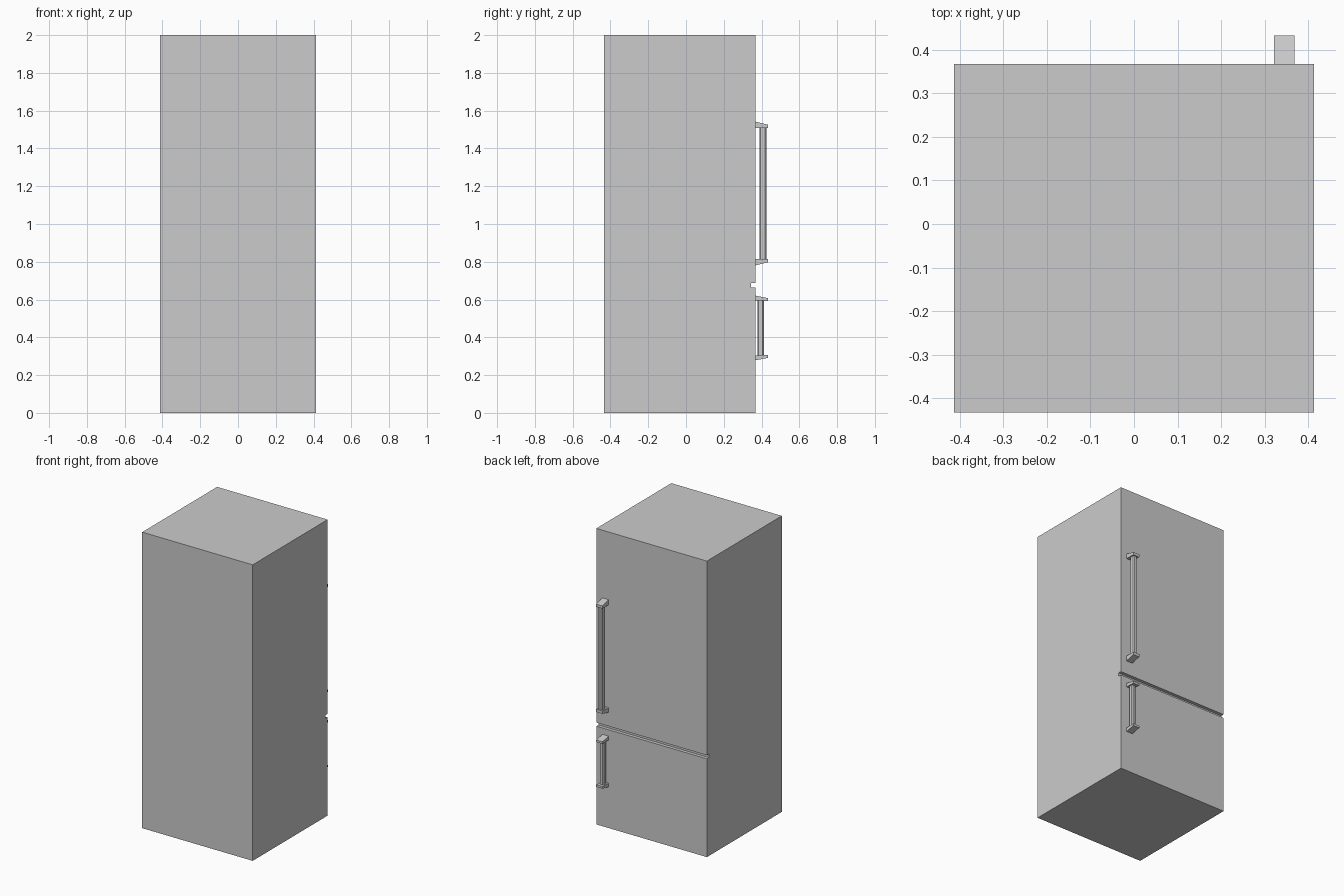
import bpy, bmesh

if "Cube" in bpy.data.objects:
    bpy.data.objects.remove(bpy.data.objects["Cube"])


def prism_x(name, profile, x0, x1):
    """Extrude a (y, z) profile along x."""
    bm = bmesh.new()
    face = bm.faces.new([bm.verts.new((x0, y, z)) for y, z in profile])
    ext = bmesh.ops.extrude_face_region(bm, geom=[face])
    moved = [v for v in ext["geom"] if isinstance(v, bmesh.types.BMVert)]
    bmesh.ops.translate(bm, verts=moved, vec=(x1 - x0, 0, 0))
    bmesh.ops.recalc_face_normals(bm, faces=bm.faces[:])
    mesh = bpy.data.meshes.new(name)
    bm.to_mesh(mesh)
    bm.free()
    obj = bpy.data.objects.new(name, mesh)
    bpy.context.collection.objects.link(obj)
    return obj


def bar(name, x, y, z0, z1, width, depth, chamfer):
    """Upright grip with chamfered long edges."""
    a, b, c = width / 2, depth / 2, chamfer
    outline = [(a, c - b), (a, b - c), (a - c, b), (c - a, b),
               (-a, b - c), (-a, c - b), (c - a, -b), (a - c, -b)]
    bm = bmesh.new()
    face = bm.faces.new([bm.verts.new((x + p, y + q, z0)) for p, q in outline])
    ext = bmesh.ops.extrude_face_region(bm, geom=[face])
    moved = [v for v in ext["geom"] if isinstance(v, bmesh.types.BMVert)]
    bmesh.ops.translate(bm, verts=moved, vec=(0, 0, z1 - z0))
    bmesh.ops.recalc_face_normals(bm, faces=bm.faces[:])
    mesh = bpy.data.meshes.new(name)
    bm.to_mesh(mesh)
    bm.free()
    bpy.context.collection.objects.link(bpy.data.objects.new(name, mesh))


BACK, DOOR, TIP = -0.433, 0.367, 0.433
HX0, HX1 = 0.321, 0.368

# Cabinet with the groove between the two doors
prism_x("cabinet", [(BACK, 0), (DOOR, 0), (DOOR, 0.664), (0.345, 0.664),
                    (0.345, 0.688), (DOOR, 0.688), (DOOR, 2), (BACK, 2)],
        -0.413, 0.413)

# Handles: outer end heights, bracket thickness, taper, grip position and depth
handles = {"upper": (0.78, 1.543, 0.034, 0.017, 0.407, 0.038),
           "lower": (0.278, 0.621, 0.026, 0.013, 0.395, 0.035)}
for label, (lo, hi, thick, taper, gy, depth) in handles.items():
    for end, z, s in (("bottom", lo, 1), ("top", hi, -1)):
        prism_x(f"{label}_handle_{end}_bracket",
                [(DOOR - 0.002, z), (TIP, z + s * taper),
                 (TIP, z + s * (thick + 0.002)), (DOOR - 0.002, z + s * thick)],
                HX0, HX1)
    bar(f"{label}_handle_grip", (HX0 + HX1) / 2, gy,
        lo + thick - 0.004, hi - thick + 0.004, 0.03, depth, 0.007)
